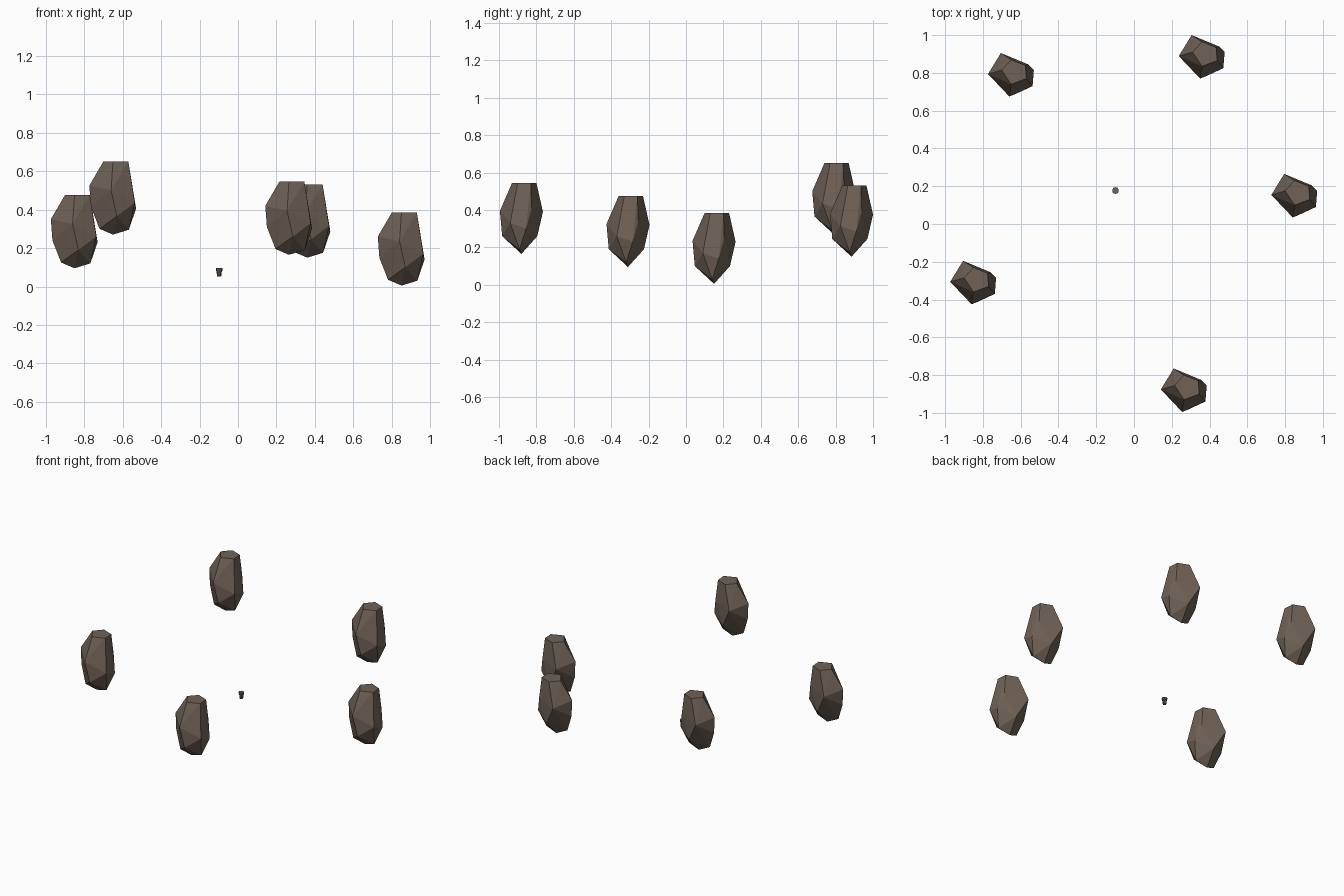
import bpy, bmesh

if "Cube" in bpy.data.objects:
    bpy.data.objects.remove(bpy.data.objects["Cube"])

mat = bpy.data.materials.new("stone_brown")
mat.diffuse_color = (0.16, 0.12, 0.093, 1)
mat.use_nodes = True
mat.node_tree.nodes["Principled BSDF"].inputs["Base Color"].default_value = mat.diffuse_color

# Corner points of one faceted rock, tip at the origin
TOP = [(-.05, .025), (.0, .08), (.075, .05), (.08, -.02), (.0, -.05)]
CORNERS = [(x, y, .385) for x, y in TOP] + [
    (-.123, .004, .26), (-.115, .0, .15), (-.055, .115, .23),
    (.09, .055, .25), (.12, .025, .14), (.113, -.06, .17),
    (-.01, -.115, .235), (.02, -.103, .10), (.015, .085, .10),
    (-.07, -.02, .035), (.082, -.01, .03), (0, 0, .005)]


def rock_mesh():
    bm = bmesh.new()
    for c in CORNERS:
        bm.verts.new(c)
    bmesh.ops.convex_hull(bm, input=bm.verts)
    bmesh.ops.dissolve_limit(bm, angle_limit=0.02, verts=bm.verts, edges=bm.edges)
    bmesh.ops.recalc_face_normals(bm, faces=bm.faces)
    me = bpy.data.meshes.new("rock")
    bm.to_mesh(me)
    bm.free()
    me.materials.append(mat)
    return me


# Five floating rocks arranged in a ring
rock = rock_mesh()
spots = [(.85, .15, 0), (.36, .885, .145), (-.65, .79, .265),
         (-.85, -.31, .09), (.265, -.88, .16)]
for i, p in enumerate(spots):
    ob = bpy.data.objects.new(f"rock_{i + 1}", rock)
    ob.location = p
    bpy.context.collection.objects.link(ob)


# Tiny tapered cup near the middle: body and rim
def cone(name, r1, r2, z1, z2):
    bpy.ops.mesh.primitive_cone_add(vertices=10, radius1=r1, radius2=r2,
                                    depth=z2 - z1,
                                    location=(-.098, .177, (z1 + z2) / 2))
    ob = bpy.context.object
    ob.name = name
    ob.data.materials.append(mat)


cone("cup_body", .011, .015, .052, .082)
cone("cup_rim", .017, .018, .080, .095)
